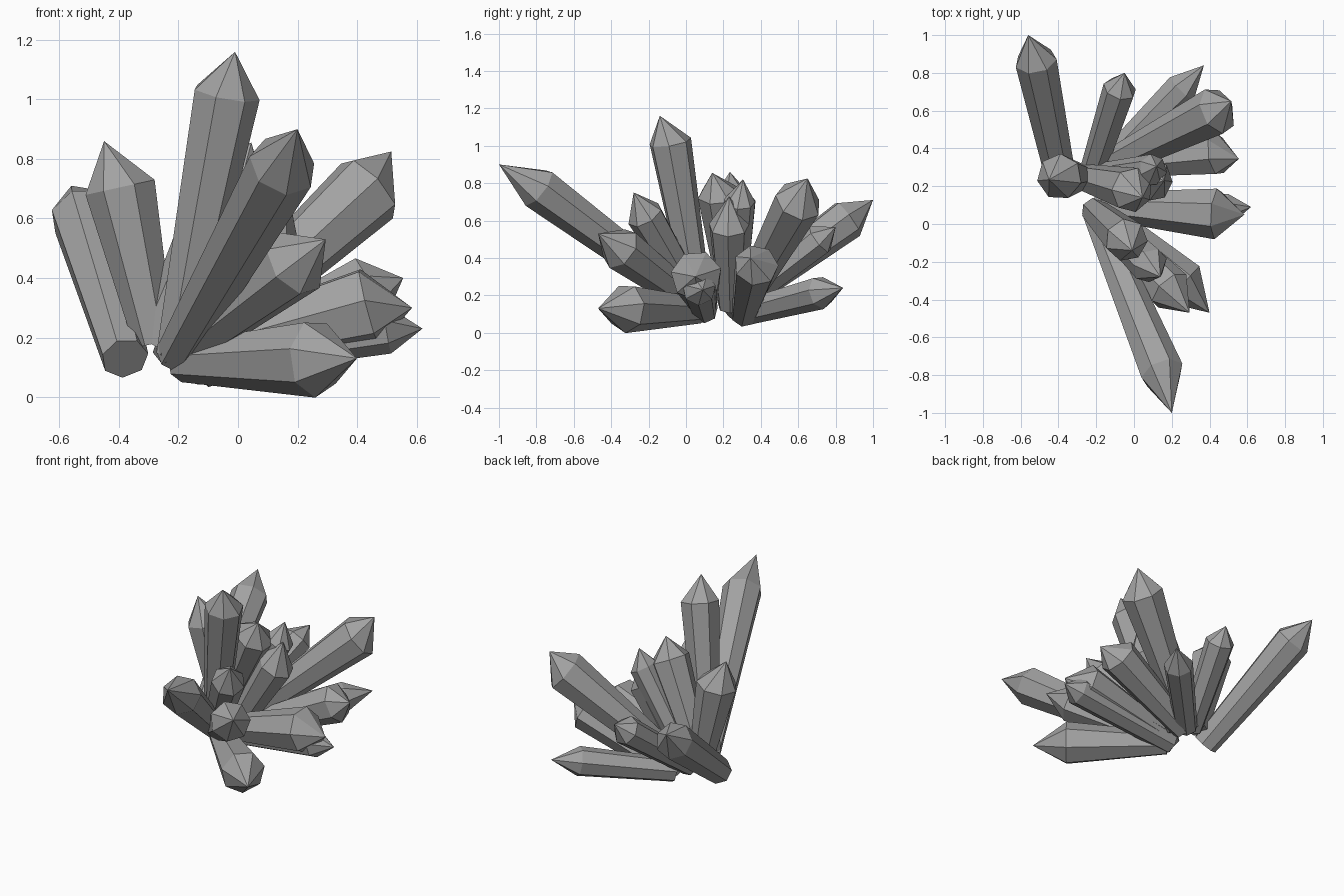
import bpy, bmesh, math
from mathutils import Vector

if "Cube" in bpy.data.objects:
    bpy.data.objects.remove(bpy.data.objects["Cube"])

SIDES = 7
stone = bpy.data.materials.new("dark_grey_stone")
stone.diffuse_color = (0.36, 0.36, 0.36, 1)
stone.use_nodes = True
stone.node_tree.nodes["Principled BSDF"].inputs["Base Color"].default_value = stone.diffuse_color


def crystal(name, base, shoulder, tip, radius, base_radius=0.07, spin=0.0):
    """Tapered seven-sided shaft, with a pointed cap that may lean off axis."""
    base, shoulder, tip = Vector(base), Vector(shoulder), Vector(tip)
    turn = (shoulder - base).to_track_quat('Z', 'Y')
    bm = bmesh.new()

    def ring(centre, r):
        verts = []
        for i in range(SIDES):
            a = spin + 2 * math.pi * i / SIDES
            verts.append(bm.verts.new(centre + turn @ Vector((r * math.cos(a), r * math.sin(a), 0))))
        return verts

    low, high = ring(base, base_radius), ring(shoulder, radius)
    apex = bm.verts.new(tip)
    bm.faces.new(low[::-1])
    for i in range(SIDES):
        j = (i + 1) % SIDES
        bm.faces.new((low[i], low[j], high[j], high[i]))
        bm.faces.new((high[i], high[j], apex))
    mesh = bpy.data.meshes.new(name)
    bm.to_mesh(mesh)
    bm.free()
    mesh.materials.append(stone)
    bpy.context.collection.objects.link(bpy.data.objects.new(name, mesh))


# Roots shared by the front, back and left groups
FRONT = (-0.21, 0.07, 0.14)
BACK = (-0.18, 0.29, 0.13)
LEFT = (-0.28, 0.25, 0.18)

# Front group
crystal("tall_crystal", FRONT, (-0.04, -0.085, 1.02), (-0.01, -0.14, 1.16), 0.115)
crystal("front_long_crystal", FRONT, (0.15, -0.79, 0.775), (0.20, -1.0, 0.90), 0.118, spin=0.1)
crystal("front_low_crystal", (-0.19, 0.08, 0.12), (0.26, -0.32, 0.13), (0.40, -0.47, 0.13), 0.132, spin=0.2)
crystal("front_middle_crystal", FRONT, (0.19, -0.35, 0.45), (0.295, -0.47, 0.53), 0.12)
crystal("front_small_crystal", FRONT, (0.085, -0.22, 0.63), (0.14, -0.28, 0.75), 0.10, spin=0.4)

# Right group
crystal("right_low_crystal", (-0.2, 0.1, 0.12), (0.50, 0.07, 0.235), (0.62, 0.09, 0.23), 0.09, spin=0.2)
crystal("right_middle_crystal", (-0.2, 0.1, 0.14), (0.44, 0.055, 0.305), (0.585, 0.05, 0.30), 0.138, spin=0.3)
crystal("right_back_crystal", (-0.13, 0.31, 0.095), (0.44, 0.375, 0.36), (0.555, 0.345, 0.40), 0.12)

# Back group
crystal("back_right_upper_crystal", BACK, (0.44, 0.60, 0.70), (0.515, 0.65, 0.825), 0.13, spin=0.1)
crystal("back_low_crystal", (-0.14, 0.32, 0.11), (0.255, 0.72, 0.215), (0.37, 0.84, 0.24), 0.09, spin=0.3)
crystal("back_small_crystal", (-0.22, 0.27, 0.15), (-0.075, 0.715, 0.50), (-0.05, 0.80, 0.565), 0.09)

# Inner group
crystal("inner_short_crystal", (-0.15, 0.24, 0.14), (0.11, 0.23, 0.57), (0.16, 0.23, 0.73), 0.11, spin=0.2)
crystal("inner_tall_crystal", LEFT, (-0.01, 0.18, 0.74), (0.045, 0.14, 0.855), 0.12)
crystal("inner_slim_crystal", (-0.2, 0.25, 0.16), (0.10, 0.285, 0.70), (0.12, 0.305, 0.82), 0.085)

# Left group
crystal("left_upright_crystal", LEFT, (-0.395, 0.25, 0.705), (-0.45, 0.235, 0.86), 0.122, spin=0.4)
crystal("back_left_long_crystal", (-0.38, 0.21, 0.13), (-0.52, 0.865, 0.61), (-0.56, 1.0, 0.71), 0.113, 0.08, 0.2)
